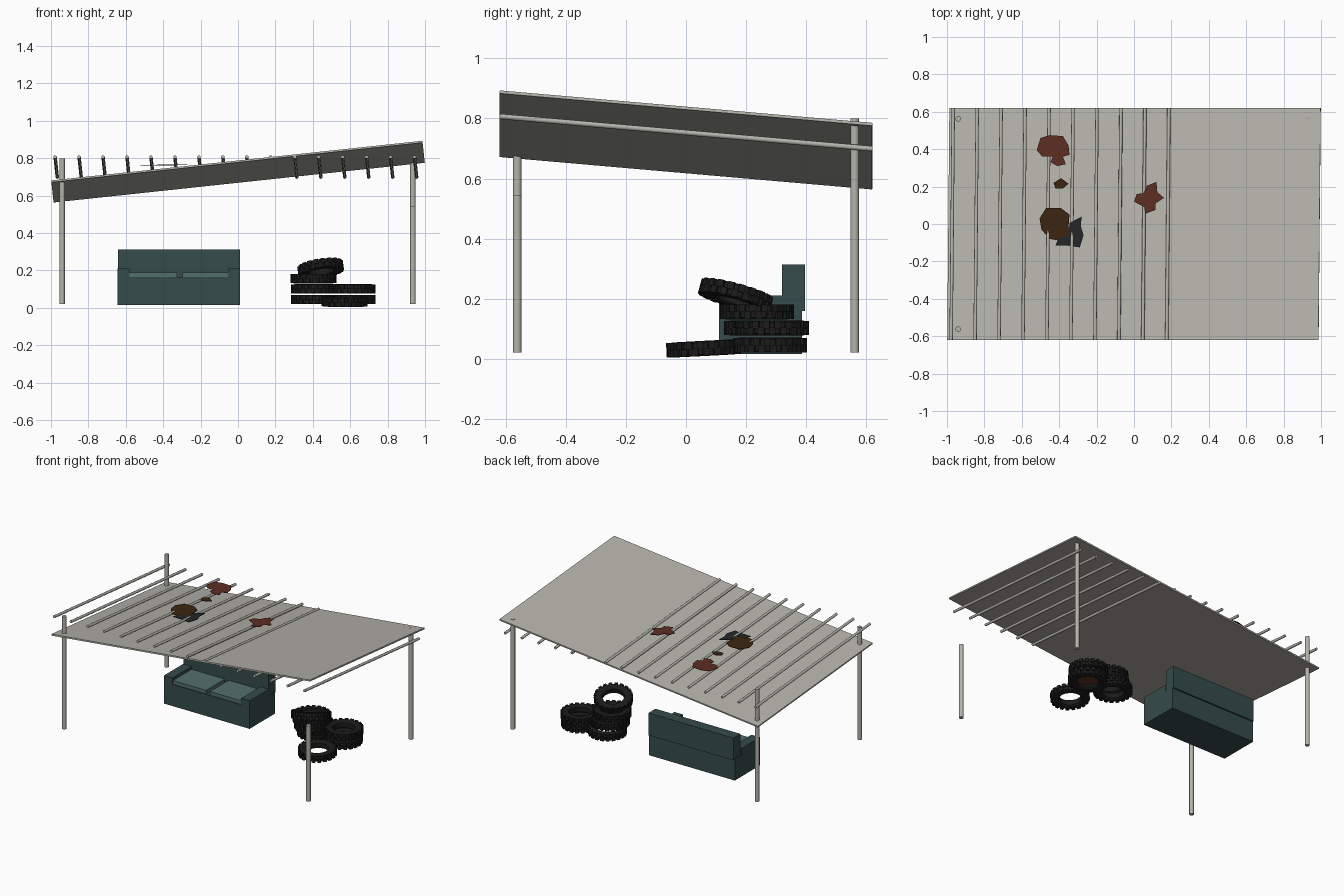
import bpy, bmesh, math
from mathutils import Matrix, Vector, Euler

if "Cube" in bpy.data.objects:
    bpy.data.objects.remove(bpy.data.objects["Cube"])


def material(name, rgb):
    m = bpy.data.materials.new(name)
    m.diffuse_color = (*rgb, 1)
    m.use_nodes = True
    m.node_tree.nodes["Principled BSDF"].inputs["Base Color"].default_value = m.diffuse_color
    return m


METAL = material("pale_metal", (0.46, 0.455, 0.41))
TEAL = material("dark_teal", (0.036, 0.070, 0.069))
CUSHION = material("light_teal", (0.084, 0.162, 0.144))
RUBBER = material("black_rubber", (0.011, 0.011, 0.011))
RED = material("rust_red", (0.110, 0.027, 0.017))
BROWN = material("dark_brown", (0.045, 0.018, 0.006))
CHARCOAL = material("charcoal", (0.018, 0.019, 0.021))


def add_object(name, mesh, mat, loc=(0, 0, 0), rot=(0, 0, 0)):
    if not mesh.materials:
        mesh.materials.append(mat)
    ob = bpy.data.objects.new(name, mesh)
    ob.location = loc
    ob.rotation_euler = [math.radians(a) for a in rot]
    bpy.context.collection.objects.link(ob)
    return ob


def to_mesh(bm, name):
    bmesh.ops.recalc_face_normals(bm, faces=bm.faces)
    me = bpy.data.meshes.new(name)
    bm.to_mesh(me)
    bm.free()
    return me


def box(name, lo, hi, mat):
    lo, hi = Vector(lo), Vector(hi)
    bm = bmesh.new()
    bmesh.ops.create_cube(bm, size=1, matrix=Matrix.Diagonal((*(hi - lo), 1)))
    return add_object(name, to_mesh(bm, name), mat, (lo + hi) / 2)


def rod(name, radius, length, mat, loc, rot=(0, 0, 0), axis_rot=None, sides=12):
    bm = bmesh.new()
    bmesh.ops.create_cone(bm, cap_ends=True, segments=sides, radius1=radius,
                          radius2=radius, depth=length,
                          matrix=axis_rot or Matrix())
    for f in bm.faces:
        f.smooth = len(f.verts) == 4
    for e in bm.edges:
        e.smooth = all(len(f.verts) == 4 for f in e.link_faces)
    return add_object(name, to_mesh(bm, name), mat, loc, rot)


# Leaning roof sheet
TILT = (-5, -6.1, 0)
roof = box("roof_sheet", (-0.998, -0.623, -0.005), (0.998, 0.623, 0.005), METAL)
roof.location = (0, 0, 0.7285)
roof.rotation_euler = [math.radians(a) for a in TILT]

# Row of roof battens
for i in range(16):
    rod(f"roof_batten_{i + 1}", 0.009, 1.246, METAL, (-0.972 + 0.1281 * i, 0, 0.753),
        TILT, Matrix.Rotation(math.pi / 2, 4, 'X'))

# Corner posts, one of them broken short
for name, x, y, top in (("front_left", -0.94, -0.562, 0.80), ("back_left", -0.94, 0.562, 0.80),
                        ("front_right", 0.935, -0.562, 0.545), ("back_right", 0.935, 0.562, 0.785)):
    rod(name + "_post", 0.0145, top - 0.02, METAL, (x, y, (top + 0.02) / 2), sides=16)

# Flat scraps lying above the roof, outlines in hundredths
scraps = {
    "red_scrap": (RED, [(-50, 46), (-45, 47.5), (-38, 47), (-35, 42), (-34.5, 37), (-38, 36),
                        (-36.5, 32), (-41, 31), (-44.5, 33), (-43.5, 36), (-49, 36), (-52, 39.5)]),
    "small_brown_scrap": (BROWN, [(-43, 22), (-39, 24.5), (-35, 21.5), (-38, 19), (-42, 19)]),
    "brown_scrap": (BROWN, [(-47, 8.5), (-39, 8.5), (-34.5, 5), (-35, -1.5), (-33.5, -7),
                            (-36.5, -9.5), (-45, -8), (-49.5, -3), (-50.5, 3)]),
    "charcoal_scrap": (CHARCOAL, [(-34.5, 0.5), (-28, 4), (-28.5, -1), (-27, -6), (-29, -12.5),
                                  (-36, -11.5), (-42, -11.5), (-40, -7), (-35, -7)]),
    "side_red_scrap": (RED, [(7, 20.5), (12, 22.5), (12.5, 17), (16, 14), (11.5, 11), (11.5, 7.5),
                             (6, 5.5), (5.5, 9), (0, 12), (1.5, 16), (5, 16.5)]),
}
for i, (name, (mat, pts)) in enumerate(scraps.items()):
    bm = bmesh.new()
    face = bm.faces.new([bm.verts.new((x / 100, y / 100, 0)) for x, y in pts])
    ext = bmesh.ops.extrude_face_region(bm, geom=[face])
    bmesh.ops.translate(bm, vec=(0, 0, 0.003),
                        verts=[v for v in ext["geom"] if isinstance(v, bmesh.types.BMVert)])
    add_object(name, to_mesh(bm, name), mat, (0, 0, 0.762 + 0.0008 * (i % 2)))

# Sofa
box("sofa_base", (-0.645, 0.11, 0.015), (0.012, 0.386, 0.165), TEAL)
box("sofa_back", (-0.642, 0.32, 0.158), (0.010, 0.396, 0.313), TEAL)
for side, x in (("left", -0.645), ("right", -0.053)):
    box(side + "_arm", (x, 0.11, 0.165), (x + 0.065, 0.32, 0.21), TEAL)
for side, x0, x1 in (("left", -0.58, -0.326), ("right", -0.296, -0.053)):
    box(side + "_seat_cushion", (x0, 0.115, 0.162), (x1, 0.32, 0.19), CUSHION)

# Tyre: turned ring with two staggered rows of tread blocks
SEG = 32
half = [(0.070, 0.017), (0.080, 0.024), (0.104, 0.025), (0.114, 0.019)]
profile = half + [(r, -z) for r, z in reversed(half)]
bm = bmesh.new()
rings = []
for s in range(SEG):
    a = 2 * math.pi * s / SEG
    rings.append([bm.verts.new((r * math.cos(a), r * math.sin(a), z)) for r, z in profile])
n = len(profile)
for s in range(SEG):
    p, q = rings[s], rings[(s + 1) % SEG]
    for k in range(n):
        bm.faces.new((p[k], q[k], q[(k + 1) % n], p[(k + 1) % n])).smooth = k in (3, 7)
for row, z in enumerate((-0.0115, 0.0115)):
    for s in range(20):
        turn = Matrix.Rotation(2 * math.pi * (s + row / 2) / 20, 4, 'Z')
        bmesh.ops.create_cube(bm, size=1, matrix=turn @ Matrix.Translation((0.115, 0, z))
                              @ Matrix.Diagonal((0.016, 0.022, 0.025, 1)))
tyre = to_mesh(bm, "tyre")

for name, loc, rot in (
        ("stack_tyre_bottom", (0.407, 0.28, 0.045), (0, 0, 0)),
        ("stack_tyre_middle", (0.407, 0.25, 0.102), (0, 0, 7)),
        ("stack_tyre_upper", (0.403, 0.236, 0.156), (0, 0, 3)),
        ("stack_tyre_top", (0.442, 0.165, 0.210), (-15, -9, 0)),
        ("side_tyre_bottom", (0.612, 0.28, 0.045), (0, 0, 5)),
        ("side_tyre_top", (0.612, 0.287, 0.102), (0, 0, 0)),
        ("loose_tyre", (0.570, 0.058, 0.034), (3, 0, 4))):
    add_object(name, tyre, RUBBER, loc, rot)

# Rusty disc inside the side stack
rod("rusty_disc", 0.072, 0.006, RED, (0.612, 0.28, 0.045), sides=24)
